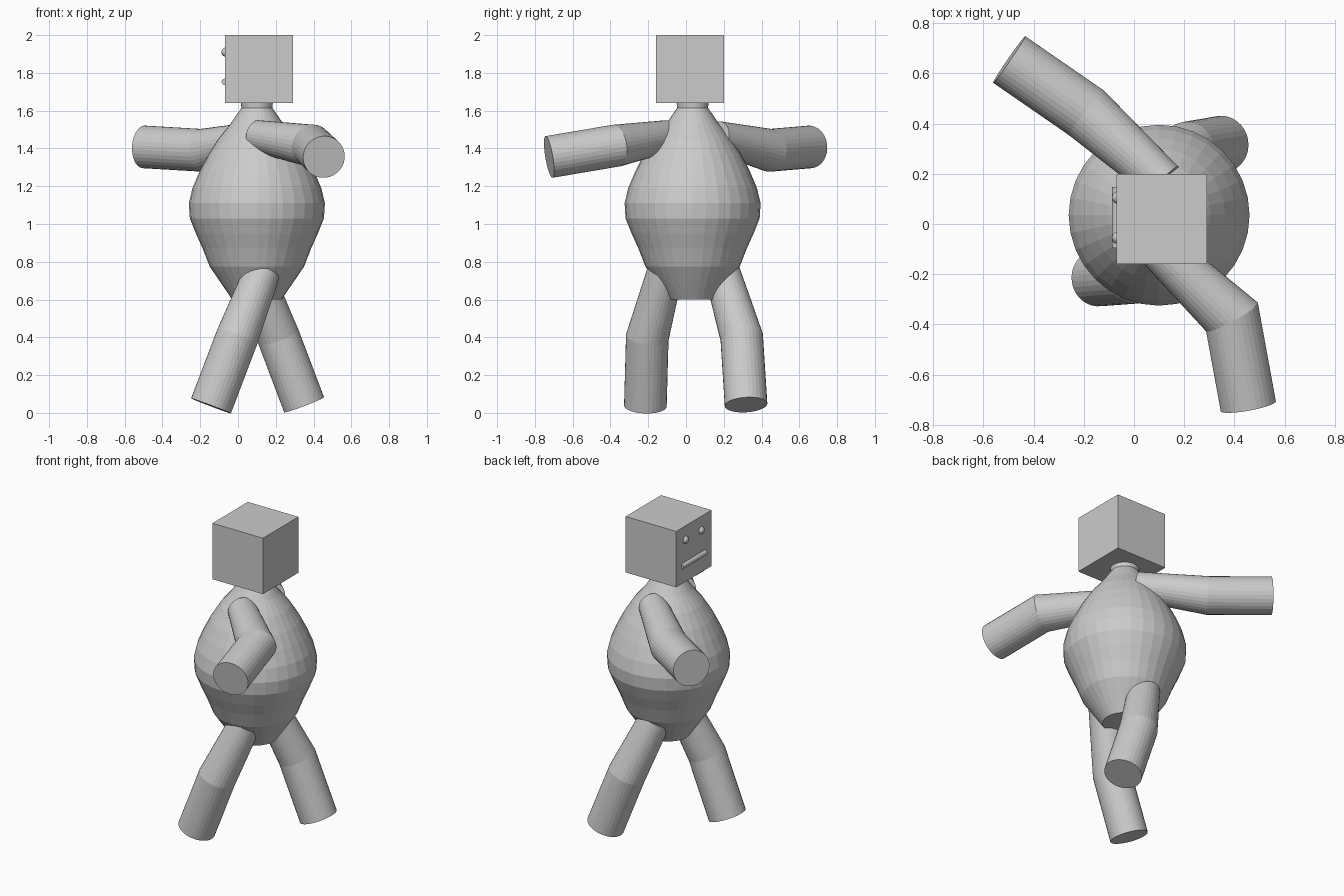
import bpy, bmesh
from math import sin, cos, pi
from mathutils import Vector

if "Cube" in bpy.data.objects:
    bpy.data.objects.remove(bpy.data.objects["Cube"])

SIDES = 32


def build(name, bm):
    bmesh.ops.recalc_face_normals(bm, faces=bm.faces)
    me = bpy.data.meshes.new(name)
    bm.to_mesh(me)
    bm.free()
    ob = bpy.data.objects.new(name, me)
    bpy.context.collection.objects.link(ob)
    return ob


def loft(name, rings):
    """Skin a list of point rings and cap both ends."""
    bm = bmesh.new()
    vr = [[bm.verts.new(p) for p in ring] for ring in rings]
    n = len(vr[0])
    for a, b in zip(vr, vr[1:]):
        for i in range(n):
            j = (i + 1) % n
            bm.faces.new((a[i], a[j], b[j], b[i]))
    bm.faces.new(vr[0])
    bm.faces.new(vr[-1])
    return build(name, bm)


def limb(name, root, joint, end, r0, r1):
    """Bent tube: tapered upper part, mitred joint, straight lower part."""
    root, joint, end = Vector(root), Vector(joint), Vector(end)
    d1, d2 = (joint - root).normalized(), (end - joint).normalized()
    miter = (d1 + d2).normalized()
    u = d1.orthogonal().normalized()
    v = d1.cross(u)
    circle = [u * cos(2 * pi * i / SIDES) + v * sin(2 * pi * i / SIDES)
              for i in range(SIDES)]

    def slide(p, d, centre, normal):
        return p + d * ((centre - p).dot(normal) / d.dot(normal))

    top = [root + c * r0 for c in circle]
    mid = [slide(joint + c * r1, d1, joint, miter) for c in circle]
    low = [slide(p, d2, end, d2) for p in mid]
    return loft(name, [top, mid, low])


# pear-shaped body with short neck, turned about a vertical axis
profile = [(.13, .60), (.192, .69), (.25, .775), (.287, .87), (.323, .95),
           (.355, 1.03), (.36, 1.11), (.341, 1.19), (.305, 1.275), (.262, 1.36),
           (.205, 1.45), (.14, 1.53), (.092, 1.60), (.082, 1.615), (.085, 1.65)]
loft("body", [[(.10 + r * cos(2 * pi * i / SIDES), .035 + r * sin(2 * pi * i / SIDES), z)
               for i in range(SIDES)] for r, z in profile])

# arms and legs
limb("right_arm", (.10, -.10, 1.465), (.39, -.37, 1.415), (.455, -.725, 1.355), .085, .112)
limb("left_arm", (.12, .165, 1.46), (-.19, .443, 1.39), (-.497, .655, 1.408), .085, .113)
limb("right_leg", (.13, -.11, .75), (-.005, -.205, .40), (-.143, -.215, .037), .095, .113)
limb("left_leg", (.085, .19, .75), (.215, .295, .40), (.35, .318, .043), .095, .113)

# cube head
bm = bmesh.new()
bmesh.ops.create_cube(bm, size=.36)
bmesh.ops.translate(bm, verts=bm.verts, vec=(.11, .02, 1.82))
build("head", bm)

# face on the -x side: two eyes and a bar mouth
for side, label in ((1, "left_eye"), (-1, "right_eye")):
    bm = bmesh.new()
    bmesh.ops.create_uvsphere(bm, u_segments=16, v_segments=10, radius=.025)
    bmesh.ops.translate(bm, verts=bm.verts, vec=(-.063, .025 + side * .08, 1.91))
    build(label, bm).data.shade_smooth()

loft("mouth", [[(-.07 + .017 * cos(2 * pi * i / 16), y, 1.753 + .017 * sin(2 * pi * i / 16))
                for i in range(16)] for y in (-.095, .148)])
